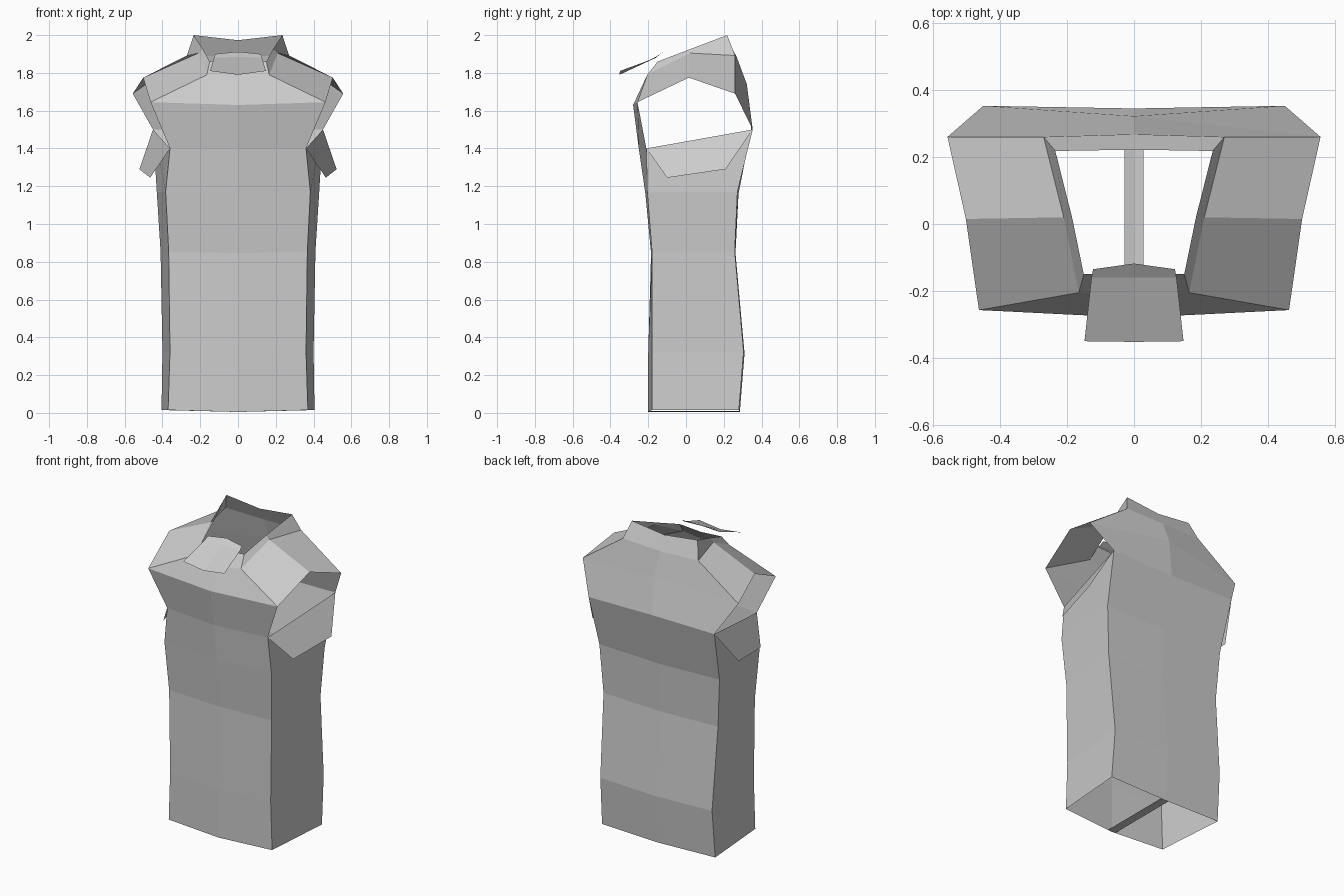
import bpy
import bmesh

cube = bpy.data.objects.get("Cube")
if cube:
    bpy.data.objects.remove(cube, do_unlink=True)

cloth = bpy.data.materials.new("grey_cloth")
cloth.use_nodes = True
GREY = (0.6, 0.6, 0.6, 1)
cloth.diffuse_color = GREY
cloth.node_tree.nodes["Principled BSDF"].inputs["Base Color"].default_value = GREY


def sheet(bm, rows):
    """Quad grid through rows of points."""
    grid = [[bm.verts.new(p) for p in row] for row in rows]
    for a, b in zip(grid, grid[1:]):
        for i in range(len(a) - 1):
            bm.faces.new((a[i], a[i + 1], b[i + 1], b[i]))


def mirrored_part(name, *sheets):
    """Weld sheets of the +x half into one part and mirror it."""
    bm = bmesh.new()
    for rows in sheets:
        sheet(bm, rows)
    bmesh.ops.remove_doubles(bm, verts=bm.verts, dist=0.001)
    mesh = bpy.data.meshes.new(name)
    bm.to_mesh(mesh)
    bm.free()
    mesh.materials.append(cloth)
    obj = bpy.data.objects.new(name, mesh)
    bpy.context.collection.objects.link(obj)
    mod = obj.modifiers.new("mirror", 'MIRROR')
    mod.use_clip = True
    return obj


# Shared garment landmarks on the +x half
chest_mid, chest = (0, -0.25, 1.4), (0.36, -0.21, 1.4)
blade_mid, blade = (0, 0.345, 1.5), (0.45, 0.353, 1.5)
yoke_mid, yoke = (0, -0.28, 1.63), (0.463, -0.257, 1.645)
upper_mid, upper = (0, 0.322, 1.74), (0.557, 0.26, 1.69)
top_out = (0.502, 0.015, 1.775)
neck_front_mid, neck_front = (0, -0.215, 1.765), (0.165, -0.205, 1.79)
neck_side = (0.21, 0.02, 1.905)
neck_back_mid, neck_back = (0, 0.268, 1.885), (0.27, 0.26, 1.892)

# Torso tube: height, front centre y, front corner x/y, back corner x/y, back centre y
torso = [
    [(0, f, z - 0.01), (cx, cy, z), (bx, by, z), (0, b, z - 0.01)]
    for z, f, cx, cy, bx, by, b in (
        (0.015, -0.2, 0.37, -0.18, 0.405, 0.28, 0.285),
        (0.325, -0.2, 0.36, -0.18, 0.4, 0.305, 0.31),
        (0.855, -0.185, 0.367, -0.18, 0.41, 0.258, 0.262),
        (1.17, -0.215, 0.383, -0.205, 0.43, 0.272, 0.278))
]
torso.append([chest_mid, chest, blade, blade_mid])

front_yoke = [[chest_mid, chest], [yoke_mid, yoke], [neck_front_mid, neck_front]]
back_yoke = [[blade, blade_mid], [upper, upper_mid], [neck_back, neck_back_mid]]
shoulder = [[neck_front, yoke], [neck_side, top_out], [neck_back, upper]]
shoulder = [row[::-1] for row in shoulder]
mirrored_part("vest_body", torso, front_yoke, back_yoke, shoulder)

# Drooping cap below each armhole
mirrored_part("sleeve_flap", [[(0.465, -0.1, 1.245), (0.522, 0.21, 1.29)],
                              [chest, blade]])

# Standing collar, highest at the back
rim_front, rim_back = (0.15, -0.15, 1.86), (0.235, 0.218, 2.0)
mirrored_part("collar", [
    [neck_front_mid, neck_front, neck_side, neck_back, neck_back_mid],
    [(0, -0.15, 1.85), rim_front, (0.185, 0.02, 1.925), rim_back, (0, 0.222, 1.973)]])

# Open front flap of the collar
mirrored_part("collar_flap", [
    [(0, -0.352, 1.79), (0.148, -0.35, 1.81)],
    [(0, -0.16, 1.885), (0.127, -0.16, 1.88)],
    [(0, -0.118, 1.912), (0.122, -0.135, 1.9)]])

# Narrow strap joining front and back hems
mirrored_part("hem_strap", [[(0, -0.2, 0.005), (0.028, -0.2, 0.01)],
                            [(0, 0.285, 0.005), (0.028, 0.285, 0.01)]])
